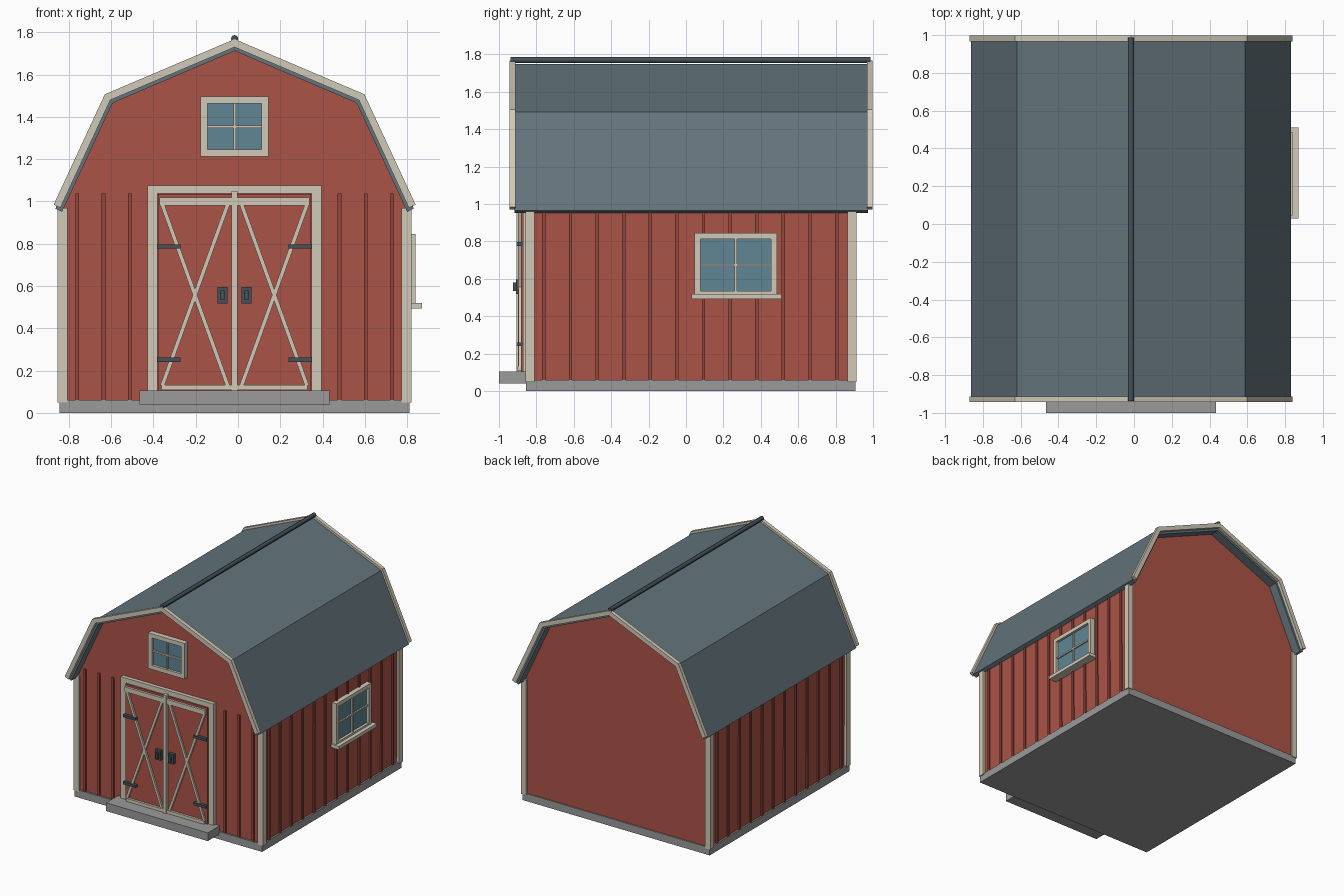
import bpy, bmesh
from mathutils import Vector

if "Cube" in bpy.data.objects:
    bpy.data.objects.remove(bpy.data.objects["Cube"])

CX = -0.016            # barn axis
FRONT, BACK = -0.842, 0.897
SIDE = 0.815           # half width of the walls


def material(name, r, g, b):
    m = bpy.data.materials.new(name)
    m.use_nodes = True
    m.diffuse_color = (r, g, b, 1)
    m.node_tree.nodes["Principled BSDF"].inputs["Base Color"].default_value = (r, g, b, 1)
    return m


RED = material("barn red", 0.41, 0.088, 0.063)
DARK_RED = material("batten red", 0.30, 0.062, 0.045)
CREAM = material("cream trim", 0.64, 0.59, 0.48)
SLATE = material("slate roof", 0.125, 0.175, 0.2)
STONE = material("grey stone", 0.32, 0.325, 0.32)
GLASS = material("blue glass", 0.115, 0.24, 0.3)
IRON = material("dark iron", 0.06, 0.085, 0.1)


def finish(name, bm, mat):
    bmesh.ops.recalc_face_normals(bm, faces=bm.faces)
    me = bpy.data.meshes.new(name)
    bm.to_mesh(me)
    bm.free()
    me.materials.append(mat)
    ob = bpy.data.objects.new(name, me)
    bpy.context.collection.objects.link(ob)
    return ob


def prism(name, points, to_world, d0, d1, mat):
    """Extrude a flat outline from depth d0 to depth d1."""
    bm = bmesh.new()
    face = bm.faces.new([bm.verts.new(to_world(u, z, d0)) for u, z in points])
    shift = to_world(0, 0, d1) - to_world(0, 0, d0)
    top = bmesh.ops.extrude_face_region(bm, geom=[face])["geom"]
    bmesh.ops.translate(bm, vec=shift, verts=[v for v in top if isinstance(v, bmesh.types.BMVert)])
    return finish(name, bm, mat)


# Drawing planes: u runs along the wall, depth runs outwards
def on_front(u, z, d):
    return Vector((CX + u, -d, z))


def on_right(u, z, d):
    return Vector((CX + d, u, z))


def on_left(u, z, d):
    return Vector((CX - d, u, z))


def plate(name, plane, u0, u1, z0, z1, d0, d1, mat):
    return prism(name, [(u0, z0), (u1, z0), (u1, z1), (u0, z1)], plane, d0, d1, mat)


def inset(half, t):
    """Offset an eave-break-apex line inwards by t."""
    (ex, ez), (bx, bz), (_, az) = half
    low = Vector((bx - ex, bz - ez)).normalized()
    up = Vector((-bx, az - bz)).normalized()
    n1, n2 = Vector((-low.y, low.x)), Vector((-up.y, up.x))
    mitre = (n1 + n2) * (t / (1 + n1.dot(n2)))
    return [(ex + n1.x * t, ez + n1.y * t), (bx + mitre.x, bz + mitre.y), (0, az - t / up.x * -1)]


def mirrored(half):
    return half + [(-x, z) for x, z in reversed(half[:-1])]


def shell(name, half, t, y0, y1, mat):
    ring = mirrored(half) + mirrored(inset(half, t))[::-1]
    return prism(name, ring, on_front, -y0, -y1, mat)


# Base and step
plate("foundation", on_front, -0.828, 0.828, 0, 0.06, 0.856, -0.906, STONE)
plate("door_step", on_front, -0.45, 0.449, 0.04, 0.106, 1.0, 0.85, STONE)

# Gambrel roof, rake trim, ridge and walls
roof_line = [(0.848, 0.966), (0.603, 1.493), (0, 1.75)]
trim_line = [(0.856, 0.985), (0.614, 1.507), (0, 1.768)]
shell("roof", roof_line, 0.035, -0.917, 0.972, SLATE)
shell("front_rake_trim", trim_line, 0.035, -0.943, -0.912, CREAM)
shell("back_rake_trim", trim_line, 0.035, 0.967, 0.997, CREAM)
wall_line = [(SIDE, 0.05)] + inset(roof_line, 0.034)
prism("walls", mirrored(wall_line), on_front, -FRONT, -BACK, RED)

bpy.ops.mesh.primitive_cylinder_add(vertices=12, radius=0.017, depth=1.925,
                                    location=(CX, 0.0245, 1.77), rotation=(1.5708, 0, 0))
ridge = bpy.context.object
ridge.name = "ridge_cap"
ridge.data.materials.append(IRON)
bpy.ops.object.shade_smooth_by_angle()

# Corner posts
for s, side in ((-1, "right"), (1, "left")):
    for end, y0, y1 in (("front", -0.858, -0.81), ("back", 0.863, 0.912)):
        plate(f"{end}_{side}_corner_post", on_front, s * 0.79, s * 0.837, 0.05, 0.97, -y0, -y1, CREAM)

# Battens
for s in (-1, 1):
    for k in (4, 5, 6):
        u = s * k * 0.124
        plate("front_batten", on_front, u - 0.009, u + 0.009, 0.06, 1.037, 0.84, 0.854, DARK_RED)
for plane in (on_left, on_right):
    for k in range(12):
        u = -0.76 + k * 0.1423
        plate("side_batten", plane, u - 0.009, u + 0.009, 0.06, 0.955, 0.81, 0.827, DARK_RED)


def frame(name, plane, u0, u1, z0, z1, w, d0, d1):
    """Four trim boards around an opening."""
    plate(name + "_top", plane, u0, u1, z1 - w, z1, d0, d1, CREAM)
    plate(name + "_bottom", plane, u0, u1, z0, z0 + w, d0, d1, CREAM)
    plate(name + "_side_a", plane, u0, u0 + w, z0 + w, z1 - w, d0, d1, CREAM)
    plate(name + "_side_b", plane, u1 - w, u1, z0 + w, z1 - w, d0, d1, CREAM)


def window(name, plane, u0, u1, z0, z1, w, d):
    frame(name + "_frame", plane, u0, u1, z0, z1, w, d - 0.005, d + 0.04)
    plate(name + "_glass", plane, u0 + w, u1 - w, z0 + w, z1 - w, d - 0.005, d + 0.02, GLASS)
    um, zm = (u0 + u1) / 2, (z0 + z1) / 2
    plate(name + "_mullion", plane, um - 0.006, um + 0.006, z0 + w, z1 - w, d, d + 0.032, CREAM)
    plate(name + "_crossbar", plane, u0 + w, u1 - w, zm - 0.006, zm + 0.006, d, d + 0.031, CREAM)


window("gable_window", on_front, -0.161, 0.161, 1.212, 1.497, 0.033, -FRONT)
window("side_window", on_right, 0.045, 0.486, 0.503, 0.846, 0.032, SIDE)
plate("side_window_sill", on_right, 0.03, 0.51, 0.493, 0.52, 0.81, 0.886, CREAM)

# Door surround
plate("door_frame_top", on_front, -0.411, 0.411, 1.037, 1.076, 0.84, 0.872, CREAM)
for s in (-1, 1):
    plate("door_frame_side", on_front, s * 0.364, s * 0.411, 0.1, 1.037, 0.84, 0.872, CREAM)
plate("door_centre_post", on_front, -0.014, 0.014, 0.106, 1.05, 0.86, 0.905, CREAM)

# Door leaves with braces, hinges and handles
for s, side in ((-1, "right"), (1, "left")):
    plate(side + "_door_leaf", on_front, 0, s * 0.362, 0.106, 1.036, 0.84, 0.882, RED)
    plate(side + "_door_top_rail", on_front, s * 0.014, s * 0.355, 0.981, 1.019, 0.88, 0.9, CREAM)
    plate(side + "_door_bottom_rail", on_front, s * 0.014, s * 0.345, 0.108, 0.133, 0.88, 0.9, CREAM)
    inner, outer, h = s * 0.033, s * 0.342, s * 0.0105
    for a, b, d in ((inner, outer, 0.897), (outer, inner, 0.895)):
        prism(side + "_door_brace", [(a - h, 0.13), (a + h, 0.13), (b + h, 0.985), (b - h, 0.985)],
              on_front, 0.88, d, CREAM)
    for z in (0.251, 0.787):
        plate(side + "_hinge", on_front, s * 0.255, s * 0.366, z - 0.01, z + 0.01, 0.87, 0.906, IRON)
    plate(side + "_handle_plate", on_front, s * 0.033, s * 0.08, 0.518, 0.596, 0.88, 0.908, IRON)
    plate(side + "_handle_grip", on_front, s * 0.047, s * 0.066, 0.535, 0.58, 0.9, 0.925, IRON)
